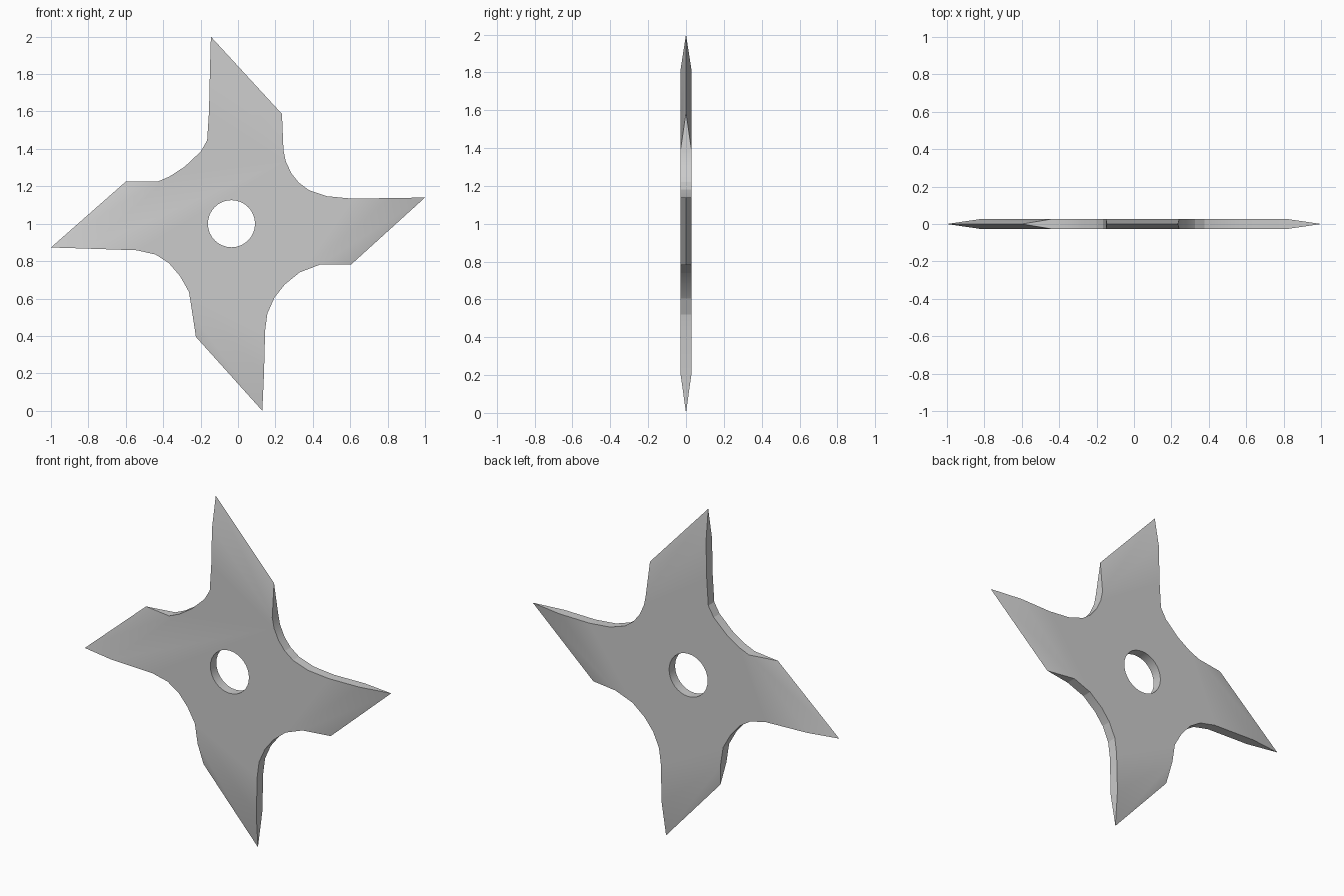
import bpy, bmesh, math

if "Cube" in bpy.data.objects:
    bpy.data.objects.remove(bpy.data.objects["Cube"])

HALF = 0.028          # half thickness of the plate
HOLE = (-0.035, 1.0)  # hole centre in x, z

# Each arm, clockwise: blade tip, blade shoulder, then the curved valley to the next tip
ARMS = [
    [(-0.145, 2.0), (0.235, 1.587), (0.243, 1.395), (0.255, 1.335), (0.285, 1.27), (0.325, 1.22),
     (0.378, 1.18), (0.475, 1.147), (0.61, 1.134), (0.81, 1.137)],
    [(1.0, 1.14), (0.605, 0.782), (0.44, 0.782), (0.33, 0.74), (0.25, 0.675), (0.195, 0.605),
     (0.157, 0.52), (0.145, 0.43), (0.139, 0.20)],
    [(0.13, 0.0), (-0.225, 0.395), (-0.244, 0.52), (-0.262, 0.635), (-0.31, 0.72), (-0.37, 0.79),
     (-0.44, 0.835), (-0.54, 0.858), (-0.81, 0.867)],
    [(-1.0, 0.873), (-0.60, 1.225), (-0.43, 1.225), (-0.365, 1.253), (-0.285, 1.305), (-0.20, 1.385),
     (-0.165, 1.445), (-0.155, 1.6), (-0.15, 1.82)],
]

# Star plate with ground, double-sided cutting edges
bm = bmesh.new()
edges, sides = [], []
for arm in ARMS:
    edges.append([bm.verts.new((x, 0, z)) for x, z in arm[:2]])
    sides.append([[bm.verts.new((x, y, z)) for x, z in arm[2:]] for y in (-HALF, HALF)])

for s in (0, 1):
    bm.faces.new([v for side in sides for v in side[s]])
for i, (tip, shoulder) in enumerate(edges):
    front, back = sides[i]
    prev = sides[i - 1]
    for a in range(len(front) - 1):                      # valley walls
        bm.faces.new((front[a], front[a + 1], back[a + 1], back[a]))
    for s in (0, 1):                                     # blade facets
        bm.faces.new((tip, shoulder, sides[i][s][0], prev[s][-1]))
    bm.faces.new((shoulder, front[0], back[0]))          # blade ends
    bm.faces.new((tip, prev[0][-1], prev[1][-1]))
bmesh.ops.recalc_face_normals(bm, faces=bm.faces)
mesh = bpy.data.meshes.new("throwing_star")
bm.to_mesh(mesh)
bm.free()
star = bpy.data.objects.new("throwing_star", mesh)
bpy.context.collection.objects.link(star)

# Centre hole
bpy.ops.mesh.primitive_cylinder_add(vertices=32, radius=0.126, depth=0.4,
                                    location=(HOLE[0], 0, HOLE[1]),
                                    rotation=(math.pi / 2, 0, 0))
cutter = bpy.context.object
cutter.name = "hole_cutter"
cutter.hide_render = True
cut = star.modifiers.new("centre_hole", 'BOOLEAN')
cut.operation = 'DIFFERENCE'
cut.solver = 'EXACT'
cut.object = cutter

bpy.ops.object.select_all(action='DESELECT')
star.select_set(True)
bpy.context.view_layer.objects.active = star
bpy.ops.object.modifier_apply(modifier=cut.name)
bpy.data.objects.remove(cutter)

# Smooth valley and hole walls, keep the blade facets crisp
bpy.ops.object.shade_smooth_by_angle(angle=math.radians(14))
